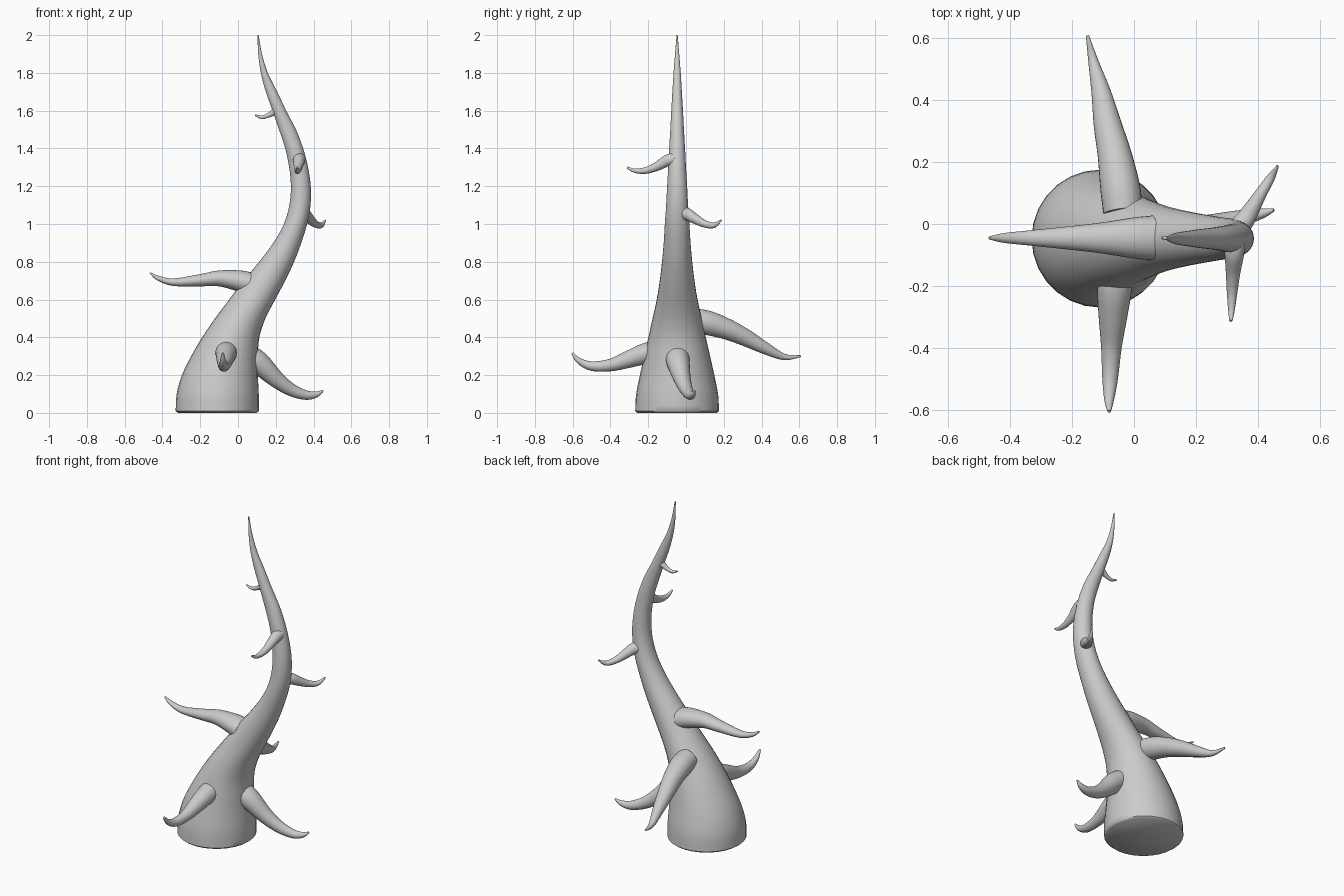
import bpy, bmesh, math
from mathutils import Vector

SIDES = 28


def smooth_points(points, steps):
    """Catmull-Rom interpolation of equal-length tuples."""
    pts = [Vector(p) for p in points]
    pts = [2 * pts[0] - pts[1]] + pts + [2 * pts[-1] - pts[-2]]
    out = []
    for i in range(1, len(pts) - 2):
        a, b, c, d = pts[i - 1:i + 3]
        for s in range(steps):
            t = s / steps
            out.append(0.5 * (2 * b + (c - a) * t + (2 * a - 5 * b + 4 * c - d) * t * t
                              + (3 * b - a - 3 * c + d) * t ** 3))
    out.append(pts[-2])
    return out


def skin(name, rings):
    """Join rings of points into a closed, smooth tube."""
    bm = bmesh.new()
    loops = [[bm.verts.new(p) for p in ring] for ring in rings]
    for lo, hi in zip(loops, loops[1:]):
        for i in range(SIDES):
            j = (i + 1) % SIDES
            bm.faces.new((lo[i], lo[j], hi[j], hi[i]))
    bm.faces.new(loops[0][::-1])
    bm.faces.new(loops[-1])
    bmesh.ops.recalc_face_normals(bm, faces=bm.faces)
    mesh = bpy.data.meshes.new(name)
    bm.to_mesh(mesh)
    bm.free()
    obj = bpy.data.objects.new(name, mesh)
    bpy.context.collection.objects.link(obj)
    bpy.ops.object.select_all(action='DESELECT')
    obj.select_set(True)
    bpy.context.view_layer.objects.active = obj
    bpy.ops.object.shade_smooth_by_angle(angle=math.radians(50))
    return obj


ANGLES = [2 * math.pi * i / SIDES for i in range(SIDES)]


def horn(name, path, squash=1.0):
    """Tapered horn along (x, y, z, radius) points."""
    pts = smooth_points([p[:3] for p in path], 5)
    radii = smooth_points([(p[3], 0, 0) for p in path], 5)
    rings = []
    for i, p in enumerate(pts):
        tangent = (pts[min(i + 1, len(pts) - 1)] - pts[max(i - 1, 0)]).normalized()
        side = tangent.cross(Vector((0, 0, 1))).normalized()
        up = side.cross(tangent)
        r = max(radii[i].x, 0.003)
        rings.append([p + side * r * squash * math.cos(a) + up * r * math.sin(a) for a in ANGLES])
    return skin(name, rings)


# Trunk: z, left x, right x, half depth in y
profile = [
    (0.01, -.33, .11, .222), (.10, -.325, .11, .217), (.20, -.297, .105, .197),
    (.30, -.248, .105, .175), (.40, -.19, .113, .152), (.50, -.122, .145, .13),
    (.60, -.047, .197, .108), (.70, .03, .25, .092), (.80, .112, .297, .08),
    (.90, .187, .335, .071), (1.0, .243, .366, .065), (1.1, .272, .384, .058),
    (1.2, .28, .385, .053), (1.3, .271, .371, .047), (1.4, .25, .345, .042),
    (1.5, .217, .307, .036), (1.6, .183, .255, .031), (1.7, .147, .208, .025),
    (1.8, .121, .158, .019), (1.9, .107, .127, .011), (2.0, .103, .109, .003)]
trunk_rings = []
for z, lx, rx in smooth_points([p[:3] for p in profile], 3):
    trunk_rings.append([z, (lx + rx) / 2, (rx - lx) / 2])
depths = smooth_points([(p[3], 0, 0) for p in profile], 3)
trunk_rings = [r + [d.x] for r, d in zip(trunk_rings, depths)]
z, cx, hx, hy = trunk_rings[0]
trunk_rings.insert(0, [0, cx, hx - .012, hy - .012])   # softened bottom rim
skin("trunk", [[Vector((cx + hx * math.cos(a), -.047 + hy * math.sin(a), z)) for a in ANGLES]
               for z, cx, hx, hy in trunk_rings])

# Large lower horns
horn("left_horn", [(.06, -.045, .685, .06), (0, -.045, .70, .055), (-.1, -.045, .712, .042),
                   (-.2, -.045, .702, .032), (-.34, -.045, .692, .02),
                   (-.42, -.045, .712, .013), (-.466, -.045, .742, .004)], 1.2)
horn("front_horn", [(-.06, -.13, .325, .06), (-.063, -.21, .315, .056), (-.068, -.3, .285, .046),
                    (-.073, -.4, .253, .033), (-.077, -.5, .248, .025),
                    (-.08, -.565, .275, .016), (-.08, -.603, .316, .006)])
horn("right_horn", [(.06, -.045, .295, .065), (.115, -.04, .26, .06), (.2, -.02, .18, .045),
                    (.28, .002, .123, .034), (.36, .022, .094, .025),
                    (.415, .035, .098, .016), (.45, .045, .118, .005)])
horn("back_horn", [(-.035, .04, .49, .064), (-.045, .12, .475, .064), (-.062, .22, .442, .055),
                   (-.085, .32, .396, .045), (-.105, .42, .342, .032),
                   (-.13, .52, .296, .017), (-.15, .607, .3, .005)])

# Small upper horns
horn("upper_right_horn", [(.33, -.02, 1.06, .034), (.355, .01, 1.05, .032), (.38, .05, 1.026, .026),
                          (.41, .1, 1.0, .019), (.44, .148, .993, .014), (.463, .187, 1.02, .004)])
horn("upper_front_horn", [(.325, -.06, 1.345, .033), (.323, -.1, 1.335, .031),
                          (.319, -.16, 1.302, .023), (.316, -.22, 1.282, .017),
                          (.314, -.275, 1.283, .011), (.312, -.312, 1.3, .005)])
horn("upper_left_horn", [(.22, -.045, 1.605, .02), (.19, -.045, 1.592, .018),
                         (.16, -.045, 1.575, .012), (.125, -.045, 1.565, .009),
                         (.09, -.045, 1.577, .004)])
